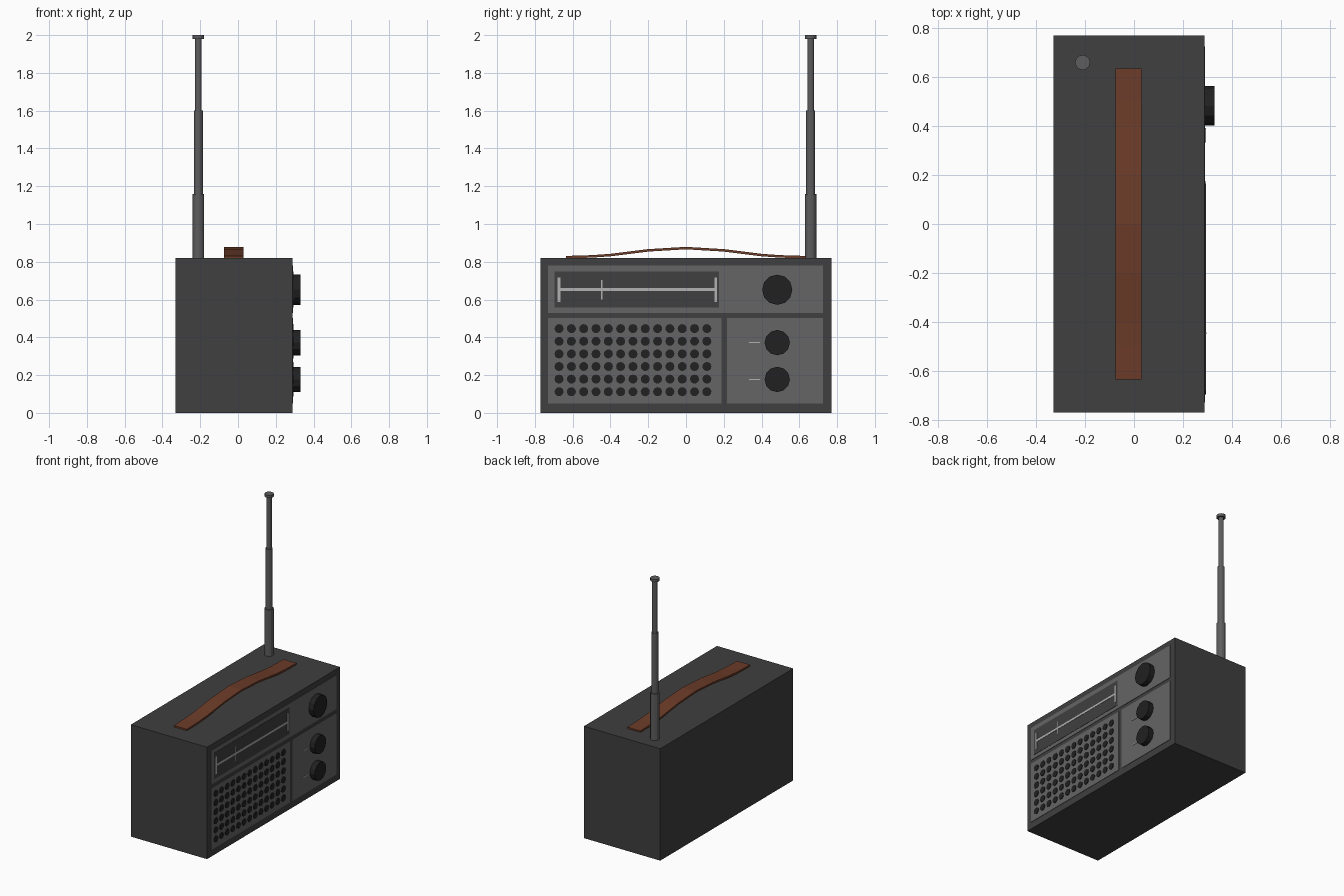
import bpy, bmesh
from math import radians
from mathutils import Matrix

if "Cube" in bpy.data.objects:
    bpy.data.objects.remove(bpy.data.objects["Cube"])


def material(name, r, g, b):
    m = bpy.data.materials.new(name)
    m.diffuse_color = (r, g, b, 1)
    m.use_nodes = True
    m.node_tree.nodes["Principled BSDF"].inputs["Base Color"].default_value = m.diffuse_color
    return m


DARK = material("dark_grey", 0.05, 0.05, 0.05)
PANEL = material("panel_grey", 0.13, 0.13, 0.13)
BLACK = material("black", 0.015, 0.015, 0.015)
LIGHT = material("light_grey", 0.45, 0.45, 0.45)
METAL = material("metal_grey", 0.11, 0.11, 0.11)
LEATHER = material("leather", 0.15, 0.045, 0.022)


def finish(name, bm, mat):
    bmesh.ops.recalc_face_normals(bm, faces=bm.faces)
    me = bpy.data.meshes.new(name)
    bm.to_mesh(me)
    bm.free()
    me.materials.append(mat)
    ob = bpy.data.objects.new(name, me)
    bpy.context.collection.objects.link(ob)
    return ob


def add_box(bm, x, y, z):
    """Box from (min, max) ranges."""
    centre = [(a + b) / 2 for a, b in (x, y, z)]
    size = [b - a for a, b in (x, y, z)]
    bmesh.ops.create_cube(bm, size=1, matrix=Matrix.Translation(centre) @ Matrix.Diagonal((*size, 1)))


def boxes(name, mat, *ranges):
    bm = bmesh.new()
    for r in ranges:
        add_box(bm, *r)
    return finish(name, bm, mat)


def add_disc(bm, x0, x1, y, z, r, sides=12):
    """Cylinder lying along x."""
    m = Matrix.Translation(((x0 + x1) / 2, y, z)) @ Matrix.Rotation(radians(90), 4, 'Y')
    bmesh.ops.create_cone(bm, cap_ends=True, segments=sides, radius1=r, radius2=r, depth=x1 - x0, matrix=m)


# Case
boxes("case", DARK, ((-0.33, 0.288), (-0.77, 0.77), (0, 0.82)))

# Face panels
face = (0.28, 0.291)
boxes("tuner_panel", PANEL, (face, (-0.73, 0.725), (0.53, 0.78)))
boxes("speaker_panel", PANEL, (face, (-0.73, 0.187), (0.05, 0.503)))
boxes("control_panel", PANEL, (face, (0.217, 0.725), (0.05, 0.503)))

# Tuning window with scale and needle
boxes("tuning_window", DARK, ((0.28, 0.293), (-0.695, 0.175), (0.557, 0.748)))
mark = (0.285, 0.295)
boxes("tuning_scale", LIGHT,
      (mark, (-0.67, 0.155), (0.645, 0.66)),
      (mark, (-0.68, -0.665), (0.588, 0.717)),
      (mark, (0.15, 0.165), (0.588, 0.717)))
boxes("tuning_needle", LIGHT, ((0.285, 0.296), (-0.449, -0.443), (0.60, 0.703)))

# Speaker hole grid
bm = bmesh.new()
for col in range(13):
    for row in range(6):
        add_disc(bm, 0.285, 0.295, -0.672 + col * 0.0652, 0.112 + row * 0.0668, 0.024)
finish("speaker_holes", bm, BLACK)

# Knobs and their pointer marks
for name, z, r in (("tuning_knob", 0.652, 0.08), ("volume_knob", 0.372, 0.067), ("tone_knob", 0.177, 0.067)):
    bm = bmesh.new()
    add_disc(bm, 0.285, 0.33, 0.483, z, r)
    finish(name, bm, BLACK)
boxes("knob_marks", LIGHT, *[(mark, (0.333, 0.393), (z - 0.003, z + 0.003)) for z in (0.372, 0.177)])

# Leather handle: bowed strap
half = [(0, 0.866), (0.2, 0.854), (0.4, 0.829), (0.5, 0.822), (0.635, 0.818)]
path = [(-y, z) for y, z in reversed(half[1:])] + half
bm = bmesh.new()
rings = [[bm.verts.new((x, y, z + dz)) for x, dz in ((-0.075, 0), (0.03, 0), (0.03, 0.013), (-0.075, 0.013))]
         for y, z in path]
for a, b in zip(rings, rings[1:]):
    for i in range(4):
        j = (i + 1) % 4
        bm.faces.new((a[i], a[j], b[j], b[i]))
bm.faces.new(rings[0])
bm.faces.new(rings[-1])
finish("handle", bm, LEATHER)

# Telescopic antenna
bm = bmesh.new()
for z0, z1, r in ((0.81, 1.16, 0.031), (1.15, 1.60, 0.024), (1.59, 1.985, 0.018), (1.98, 2.0, 0.031)):
    bmesh.ops.create_cone(bm, cap_ends=True, segments=12, radius1=r, radius2=r, depth=z1 - z0,
                          matrix=Matrix.Translation((-0.21, 0.66, (z0 + z1) / 2)))
finish("antenna", bm, METAL)
